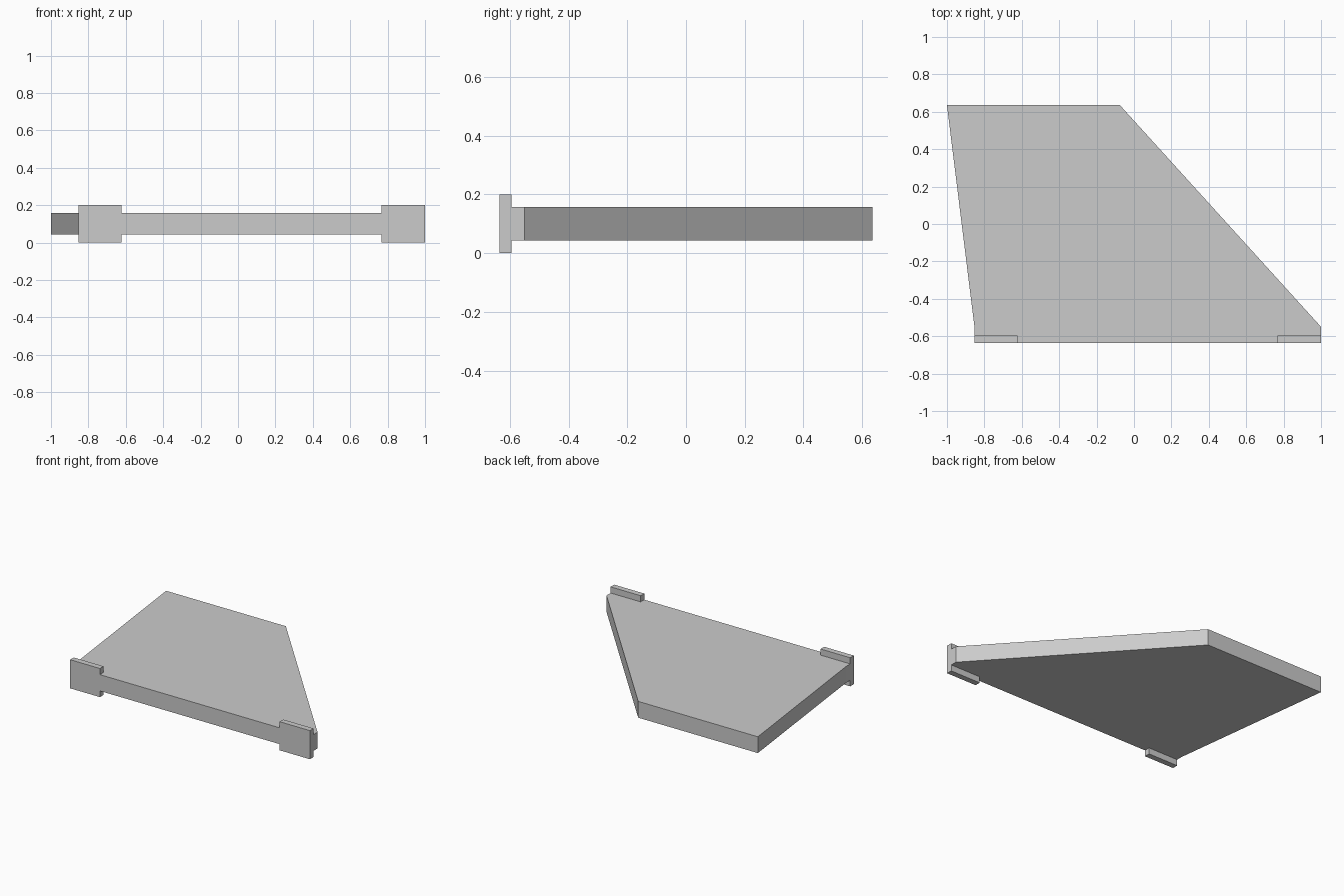
import bpy
import bmesh

cube = bpy.data.objects.get("Cube")
if cube:
    bpy.data.objects.remove(cube, do_unlink=True)

# Single light grey finish
grey = bpy.data.materials.new("light_grey")
grey.use_nodes = True
colour = (0.6, 0.6, 0.6, 1)
grey.diffuse_color = colour
grey.node_tree.nodes["Principled BSDF"].inputs["Base Color"].default_value = colour


def prism(name, outline, bottom, top):
    """Extrude a flat outline upward between two heights."""
    bm = bmesh.new()
    base = bm.faces.new([bm.verts.new((x, y, bottom)) for x, y in outline])
    side = bmesh.ops.extrude_face_region(bm, geom=[base])["geom"]
    verts = [v for v in side if isinstance(v, bmesh.types.BMVert)]
    bmesh.ops.translate(bm, verts=verts, vec=(0, 0, top - bottom))
    bmesh.ops.recalc_face_normals(bm, faces=bm.faces)
    mesh = bpy.data.meshes.new(name)
    bm.to_mesh(mesh)
    bm.free()
    mesh.materials.append(grey)
    obj = bpy.data.objects.new(name, mesh)
    bpy.context.collection.objects.link(obj)
    return obj


FRONT, LIP_BACK, BACK = -0.635, -0.595, 0.635
LEFT, RIGHT = 1.0, -0.853

# Tapered panel with a short straight section at the front
panel = prism("tapered_panel", [
    (RIGHT, FRONT), (LEFT, FRONT), (LEFT, -0.55),
    (-0.075, BACK), (-1.0, BACK), (RIGHT, -0.55)], 0.043, 0.157)

# Tall mounting tabs at both front corners, fused into the panel
for name, x0, x1 in (("right_tab", RIGHT, -0.623), ("left_tab", 0.767, LEFT)):
    tab = prism(name, [(x0, FRONT), (x1, FRONT), (x1, LIP_BACK), (x0, LIP_BACK)], 0, 0.2)
    union = panel.modifiers.new(name, "BOOLEAN")
    union.operation = "UNION"
    union.solver = "EXACT"
    union.object = tab
    bpy.context.view_layer.objects.active = panel
    bpy.ops.object.modifier_apply(modifier=name)
    bpy.data.objects.remove(tab, do_unlink=True)
